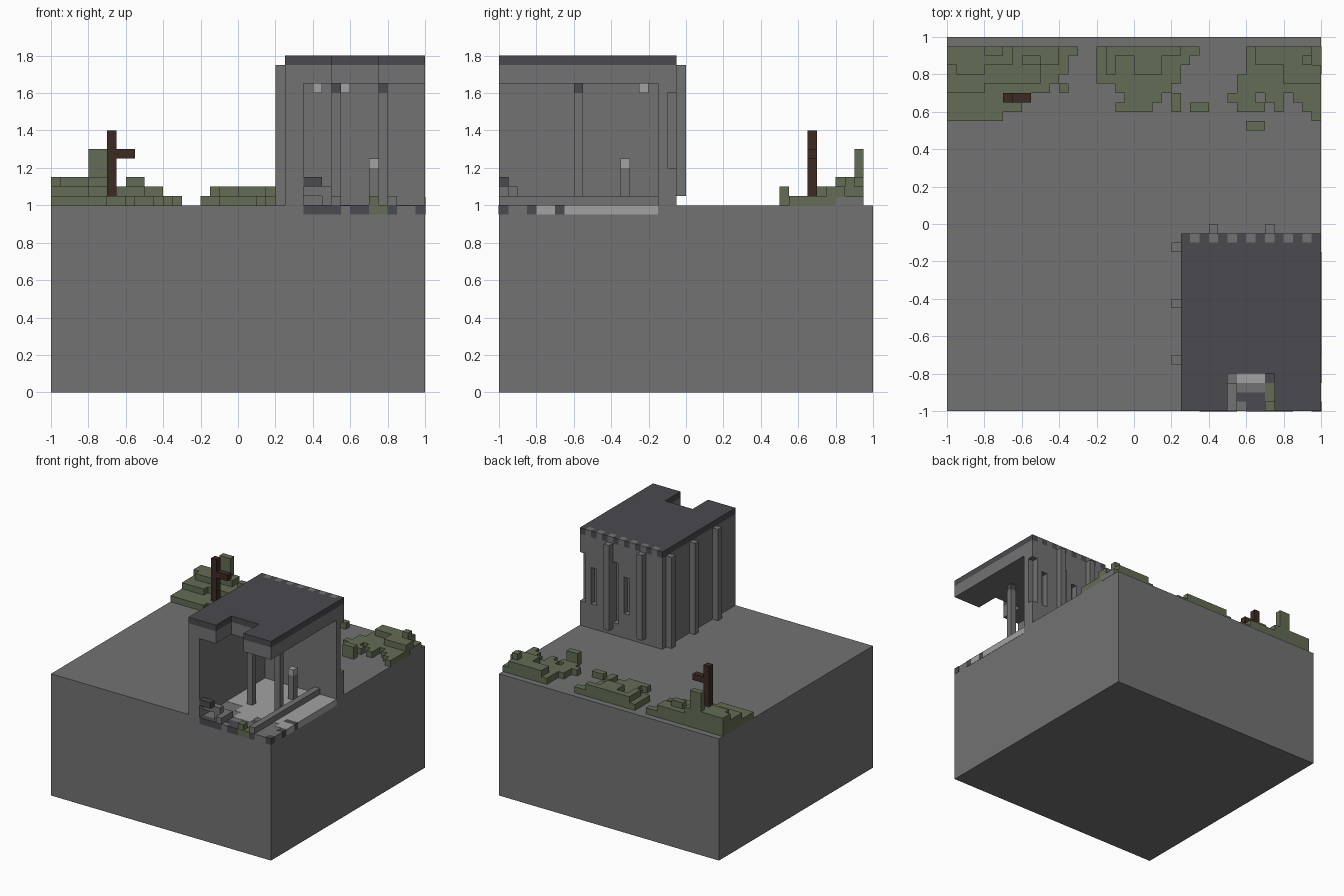
import bpy
import bmesh
from mathutils import Vector

cube = bpy.data.objects.get("Cube")
if cube:
    bpy.data.objects.remove(cube, do_unlink=True)

U = 0.05  # size of one block


def material(name, rgb):
    m = bpy.data.materials.new(name)
    m.use_nodes = True
    m.diffuse_color = (*rgb, 1)
    m.node_tree.nodes["Principled BSDF"].inputs["Base Color"].default_value = (*rgb, 1)
    return m


STONE = material("stone_grey", (.17, .17, .17))
SLATE = material("dark_slate", (.069, .069, .08))
PALE = material("pale_stone", (.36, .36, .36))
MOSS = material("moss_green", (.125, .15, .089))
WOOD = material("dark_wood", (.045, .024, .016))


def blocks(name, mat, boxes):
    """One object from boxes given as x0, x1, y0, y1, z0, z1."""
    bm = bmesh.new()
    for x0, x1, y0, y1, z0, z1 in boxes:
        lo, hi = Vector((x0, y0, z0)), Vector((x1, y1, z1))
        made = bmesh.ops.create_cube(bm, size=1)["verts"]
        for v in made:
            v.co = (lo + hi) / 2 + v.co * (hi - lo)
    mesh = bpy.data.meshes.new(name)
    bm.to_mesh(mesh)
    bm.free()
    mesh.materials.append(mat)
    ob = bpy.data.objects.new(name, mesh)
    bpy.context.collection.objects.link(ob)
    return ob


# Ground
blocks("ground_block", STONE, [(-1, 1, -1, 1, 0, 1)])

# Walls; the rear wall has an outer skin with recessed slots
blocks("left_wall", STONE, [(.25, .35, -1, -.05, 1, 1.65)])
blocks("rear_wall_inner", STONE, [(.35, 1, -.15, -.1, 1, 1.65)])
slots = [(.55, .6, 1.2, 1.5), (.65, .7, 1.1, 1.6), (.85, .9, 1.2, 1.5), (.95, 1, 1.2, 1.6)]
skin, x = [], .35
for x0, x1, z0, z1 in slots:
    skin += [(x, x0, -.1, -.05, 1, 1.65),
             (x0, x1, -.1, -.05, 1, z0),
             (x0, x1, -.1, -.05, z1, 1.65)]
    x = x1
blocks("rear_wall_skin", STONE, skin)

# Pilasters
blocks("side_pilasters", STONE, [(.2, .25, y, y + U, 1, 1.75) for y in (-.75, -.45, -.15)])
blocks("rear_pilasters", STONE, [(x, x + U, -.05, 0, 1.05, 1.75) for x in (.4, .7)])


# Ceiling and roof share the front notch
def notched(back, z0, z1):
    return [(.25, 1, -.8, back, z0, z1), (.25, .5, -1, -.8, z0, z1), (.75, 1, -1, -.8, z0, z1)]


blocks("ceiling", STONE, notched(-.05, 1.65, 1.75))
blocks("roof", SLATE, notched(-.1, 1.75, 1.8))
edge = [(.25 + i * U, .3 + i * U, -.1, -.05, 1.75, 1.8) for i in range(15)]
blocks("roof_edge_dark", SLATE, edge[0::2])
blocks("roof_edge_grey", STONE, edge[1::2])

# Columns and hanging lamps
blocks("columns", STONE, [(x, x + U, -.6, -.55, 1, 1.6) for x in (.5, .75)])
blocks("column_caps", SLATE, [(x, x + U, -.6, -.55, 1.6, 1.65) for x in (.5, .75)])
blocks("short_post", STONE, [(.7, .75, -.35, -.3, 1, 1.2)])
blocks("short_post_cap", PALE, [(.7, .75, -.35, -.3, 1.2, 1.25)])
blocks("ceiling_lamps", PALE, [(x, x + U, -.25, -.2, 1.6, 1.65) for x in (.4, .55)])

# Fallen beam and rubble
blocks("fallen_beam", STONE, [(.8, .85, -1, -.15, 1, 1.05)])
blocks("rubble", STONE, [(.35, .5, -.95, -.9, 1.05, 1.1), (.5, .55, -1, -.85, 1, 1.05),
                         (.45, .5, -.95, -.85, 1, 1.05)])
blocks("rubble_cap", SLATE, [(.35, .45, -1, -.95, 1.1, 1.15)])


# Floor inlays, showing on the ground's top and outer faces
def inlay(name, mat, rects):
    e = .002
    blocks(name, mat, [(x0, x1 + (e if x1 == 1 else 0), y0 - (e if y0 == -1 else 0), y1, .95, 1 + e)
                       for x0, x1, y0, y1 in rects])


inlay("floor_pale", PALE, [(.35, 1, -.65, -.15), (.5, .9, -.75, -.65), (.9, 1, -.8, -.7),
                           (.55, .7, -.85, -.75)])
inlay("floor_dark", SLATE, [(.35, .55, -1, -.95), (.6, .7, -1, -.95), (.55, .7, -.95, -.9),
                            (.7, .75, -.85, -.8), (.8, .85, -1, -.95), (.95, 1, -1, -.95),
                            (.95, 1, -.85, -.8), (.9, 1, -.7, -.65)])
inlay("floor_moss", MOSS, [(.7, .8, -1, -.95), (.7, .75, -.95, -.85), (.75, .8, -.45, -.4)])
blocks("front_moss", MOSS, [(.7, .75, -1, -.95, 1, 1.05)])


# Moss beds: each row is x0, x1, y0, y1, height in blocks
def moss(name, rows):
    blocks(name, MOSS, [(a, b, c, d, 1, 1 + h * U) for a, b, c, d, h in rows])


moss("moss_left", [
    (-1, -.3, .9, .95, 1), (-1, -.35, .8, .9, 1), (-1, -.4, .75, .8, 1),
    (-1, -.45, .7, .75, 1), (-1, -.55, .65, .7, 1), (-1, -.6, .6, .65, 1),
    (-1, -.7, .55, .6, 1), (-.4, -.35, .7, .75, 1),
    (-1, -.4, .85, .95, 2), (-1, -.5, .75, .85, 2), (-1, -.8, .7, .75, 2),
    (-1, -.65, .85, .95, 3), (-.95, -.8, .8, .85, 3), (-.6, -.5, .85, .9, 3),
    (-.8, -.7, .9, .95, 6)])
moss("moss_middle", [
    (-.2, .35, .9, .95, 1), (-.2, .3, .85, .9, 1), (-.2, .25, .75, .85, 1),
    (-.1, .2, .7, .75, 1), (-.05, .15, .65, .7, 1), (-.1, .1, .6, .65, 1),
    (.2, .25, .6, .7, 1), (.3, .4, .6, .65, 1),
    (-.15, .25, .9, .95, 2), (-.15, -.1, .8, .9, 2), (0, .15, .8, .9, 2)])
moss("moss_right", [
    (.6, 1, .8, .95, 1), (.55, 1, .7, .8, 1), (.5, .65, .65, .7, 1),
    (.55, .7, .6, .65, 1), (.7, .75, .65, .7, 1), (.75, .8, .6, .7, 1),
    (.85, 1, .65, .7, 1), (.9, 1, .6, .65, 1), (.95, 1, .55, .6, 1),
    (.65, .95, .85, .95, 2), (.8, 1, .75, .85, 2), (.6, .7, .5, .55, 2),
    (.9, .95, .85, .9, 3)])
blocks("stone_step", STONE, [(.95, 1.002, .8, .95, 1, 1.045)])

# Signpost
blocks("wooden_post", WOOD, [(-.7, -.65, .65, .7, 1, 1.4), (-.65, -.55, .65, .7, 1.25, 1.3)])
